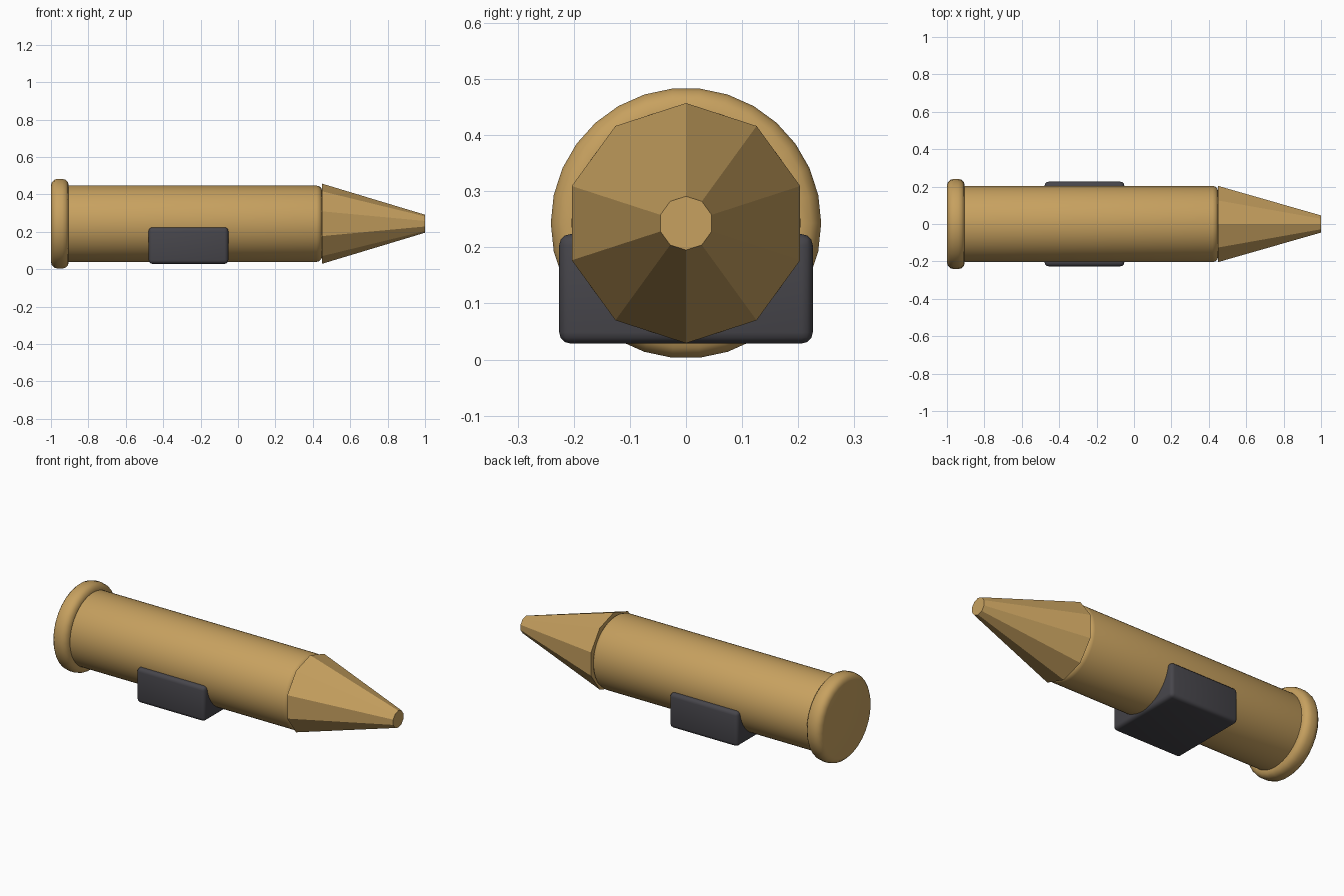
import bpy
import math
from mathutils import Matrix

cube = bpy.data.objects.get("Cube")
if cube:
    bpy.data.objects.remove(cube, do_unlink=True)

AXIS_Z = 0.243


def make_material(name, color):
    mat = bpy.data.materials.new(name)
    mat.use_nodes = True
    mat.diffuse_color = color
    mat.node_tree.nodes["Principled BSDF"].inputs["Base Color"].default_value = color
    return mat


brass = make_material("brass", (0.57, 0.355, 0.115, 1))
charcoal = make_material("charcoal", (0.062, 0.060, 0.070, 1))


def finish(name, mat, bevel=0, smooth=True):
    obj = bpy.context.object
    obj.name = name
    obj.data.materials.append(mat)
    if bevel:
        mod = obj.modifiers.new("rounded_edges", "BEVEL")
        mod.width = bevel
        mod.segments = 3
        mod.limit_method = "ANGLE"
        mod.angle_limit = math.radians(40)
        bpy.ops.object.modifier_apply(modifier=mod.name)
    if smooth:
        bpy.ops.object.shade_smooth_by_angle(angle=math.radians(35))
    return obj


def tube(name, x0, x1, r0, r1, sides, turn=0, bevel=0, smooth=True):
    """Capped cylinder or cone lying along x, with a corner at the top."""
    bpy.ops.mesh.primitive_cone_add(vertices=sides, radius1=r0, radius2=r1, depth=x1 - x0)
    obj = bpy.context.object
    obj.data.transform(
        Matrix.Translation(((x0 + x1) / 2, 0, AXIS_Z))
        @ Matrix.Rotation(turn, 4, "X")
        @ Matrix.Rotation(math.pi / 2, 4, "Y")
        @ Matrix.Rotation(math.pi / 2, 4, "Z"))
    return finish(name, brass, bevel, smooth)


# Long smooth case with a rounded front shoulder
tube("case_body", -0.95, 0.45, 0.204, 0.204, 64, bevel=0.03)

# Wide rounded rim at the rear
tube("rear_rim", -1.0, -0.905, 0.241, 0.241, 30, turn=math.pi / 2, bevel=0.035)

# Faceted, blunt-tipped nose
tube("faceted_nose", 0.45, 1.0, 0.214, 0.048, 10, smooth=False)

# Rounded block holding the case from below
bpy.ops.mesh.primitive_cube_add(size=1)
bpy.context.object.data.transform(
    Matrix.Translation((-0.265, 0, 0.126)) @ Matrix.Diagonal((0.426, 0.452, 0.195, 1)))
finish("support_block", charcoal, bevel=0.02)
